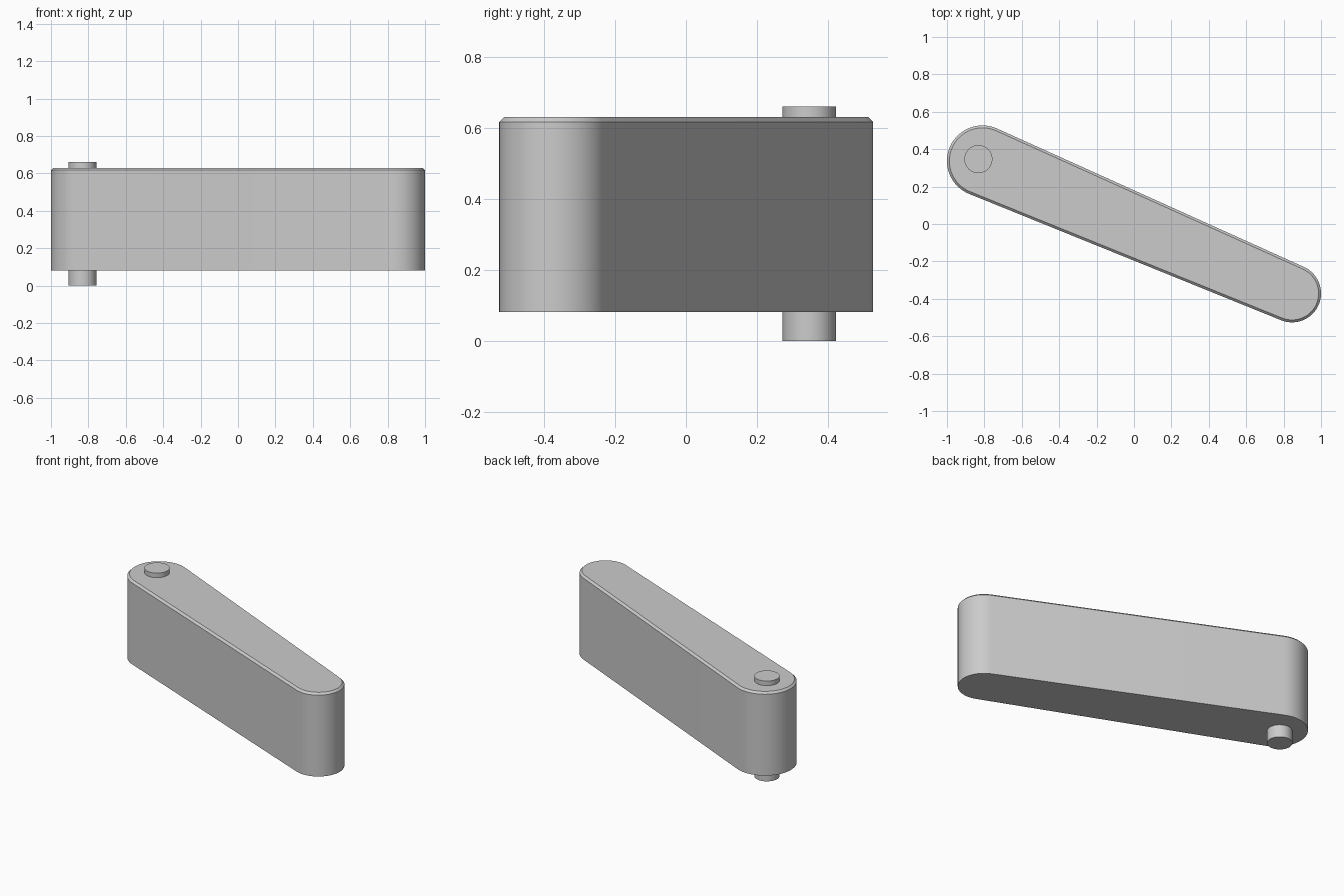
import bpy, bmesh, math
from mathutils import Vector

if "Cube" in bpy.data.objects:
    bpy.data.objects.remove(bpy.data.objects["Cube"])

BIG, BIG_R = Vector((-0.81, 0.337)), 0.19
SMALL, SMALL_R = Vector((0.845, -0.371)), 0.155
SEGMENTS = 32


def outline(inset):
    """Two end arcs joined by their outer tangents."""
    axis = SMALL - BIG
    heading = math.atan2(axis.y, axis.x)
    tangent = math.acos((BIG_R - SMALL_R) / axis.length)
    points = []
    for centre, radius, start, end in (
            (SMALL, SMALL_R, -tangent, tangent),
            (BIG, BIG_R, tangent, 2 * math.pi - tangent)):
        for i in range(SEGMENTS + 1):
            a = heading + start + (end - start) * i / SEGMENTS
            points.append(centre + (radius - inset) * Vector((math.cos(a), math.sin(a))))
    return points


def loft(name, layers):
    """Closed solid through stacked (outline, height) layers."""
    bm = bmesh.new()
    rings = [[bm.verts.new((p[0], p[1], z)) for p in pts] for pts, z in layers]
    n = len(rings[0])
    for low, high in zip(rings, rings[1:]):
        for i in range(n):
            j = (i + 1) % n
            bm.faces.new((low[i], low[j], high[j], high[i]))
    bm.faces.new(rings[0][::-1])
    bm.faces.new(rings[-1])
    mesh = bpy.data.meshes.new(name)
    bm.to_mesh(mesh)
    bm.free()
    obj = bpy.data.objects.new(name, mesh)
    bpy.context.collection.objects.link(obj)
    bpy.ops.object.select_all(action='DESELECT')
    obj.select_set(True)
    bpy.context.view_layer.objects.active = obj
    bpy.ops.object.shade_smooth_by_angle(angle=math.radians(30))
    return obj


# Tapered arm with a chamfered top edge
loft("lever_arm", [(outline(0), 0.082), (outline(0), 0.617), (outline(0.013), 0.63)])

# Pivot pin running through the wide end
circle = [(-0.832 + 0.075 * math.cos(t), 0.347 + 0.075 * math.sin(t))
          for t in (2 * math.pi * i / 48 for i in range(48))]
loft("pivot_pin", [(circle, 0.0), (circle, 0.66)])
